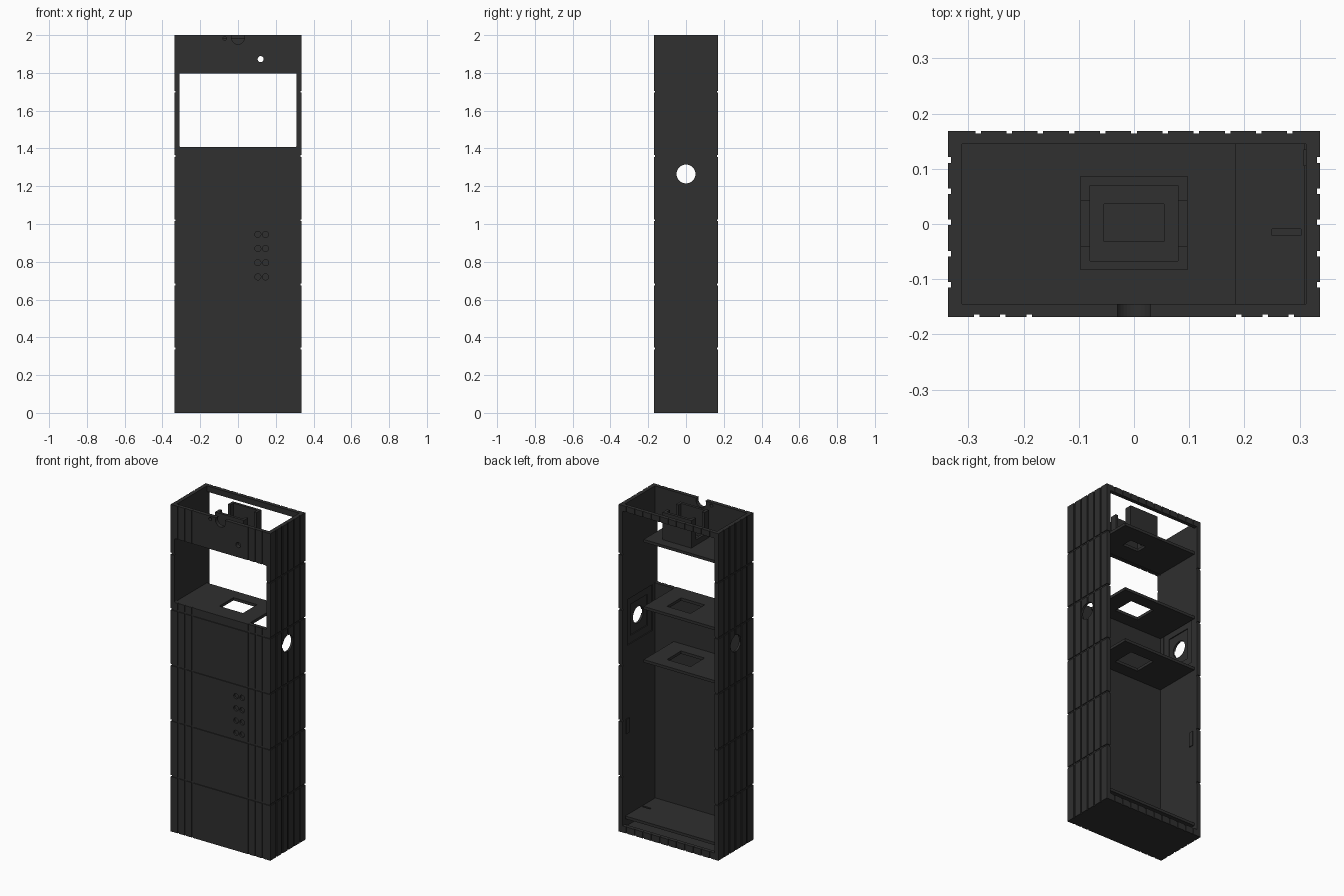
import bpy, bmesh, math
from mathutils import Matrix, Vector

if "Cube" in bpy.data.objects:
    bpy.data.objects.remove(bpy.data.objects["Cube"])

mat = bpy.data.materials.new("dark_grey")
mat.diffuse_color = (0.029, 0.029, 0.029, 1)
mat.use_nodes = True
mat.node_tree.nodes["Principled BSDF"].inputs["Base Color"].default_value = mat.diffuse_color

HX, HY = 0.337, 0.169      # outer half sizes
IX, IY = 0.312, 0.145      # inner half sizes


def add_box(bm, x0, x1, y0, y1, z0, z1):
    m = Matrix.Translation(((x0 + x1) / 2, (y0 + y1) / 2, (z0 + z1) / 2))
    m = m @ Matrix.Diagonal((x1 - x0, y1 - y0, z1 - z0, 1))
    return bmesh.ops.create_cube(bm, size=1, matrix=m)["verts"]


def add_rod(bm, c, r, length, axis):
    rot = Matrix.Rotation(math.pi / 2, 4, 'X' if axis == 'Y' else 'Y')
    bmesh.ops.create_cone(bm, cap_ends=True, segments=32, radius1=r, radius2=r,
                          depth=length, matrix=Matrix.Translation(c) @ rot)


def make(name, bm):
    me = bpy.data.meshes.new(name)
    bmesh.ops.recalc_face_normals(bm, faces=bm.faces)
    bm.to_mesh(me)
    bm.free()
    me.materials.append(mat)
    ob = bpy.data.objects.new(name, me)
    bpy.context.scene.collection.objects.link(ob)
    return ob


def boxes(name, *dims):
    bm = bmesh.new()
    for d in dims:
        add_box(bm, *d)
    return make(name, bm)


def cut(ob, cutter):
    """Subtract the cutter and remove it."""
    cutter.hide_render = True
    mod = ob.modifiers.new("cut", 'BOOLEAN')
    mod.operation = 'DIFFERENCE'
    mod.solver = 'EXACT'
    mod.object = cutter
    bpy.context.view_layer.update()
    dg = bpy.context.evaluated_depsgraph_get()
    me = bpy.data.meshes.new_from_object(ob.evaluated_get(dg))
    ob.modifiers.clear()
    ob.data = me
    bpy.data.objects.remove(cutter)


# Cabinet shell: open top, open back with a rim at top and bottom
shell = boxes("cabinet_shell", (-HX, HX, -HY, HY, 0, 2))
cut(shell, boxes("cavity", (-IX, IX, -IY, IY, 0.025, 2.1)))
cut(shell, boxes("back_opening", (-IX, IX, 0.1, 0.2, 0.04, 1.965)))

# Front window with rounded corners
bm = bmesh.new()
add_box(bm, -0.311, 0.311, -0.2, -0.12, 1.407, 1.798)
edges = [e for e in bm.edges
         if abs((e.verts[0].co - e.verts[1].co).normalized().y) > 0.9]
bmesh.ops.bevel(bm, geom=edges, offset=0.008, segments=4, affect='EDGES', profile=0.5)
cut(shell, make("window_cutter", bm))

# Shallow square recesses inside the side walls, around the side holes
for s in (-1, 1):
    for hy, hz, d in ((0.12, 0.14, 0.006), (0.08, 0.095, 0.012)):
        xs = sorted((s * 0.29, s * (IX + d)))
        cut(shell, boxes("recess", (*xs, -hy, hy, 1.265 - hz, 1.265 + hz)))

# Round openings and blind button sockets
bm = bmesh.new()
add_rod(bm, (0, 0, 1.265), 0.05, 0.9, 'X')
add_rod(bm, (0, -0.157, 1.985), 0.034, 0.08, 'Y')
add_rod(bm, (-0.07, -0.157, 1.982), 0.01, 0.08, 'Y')
add_rod(bm, (0.12, -0.157, 1.873), 0.016, 0.08, 'Y')
for x in (0.105, 0.146):
    for i in range(4):
        add_rod(bm, (x, -HY, 0.72 + 0.075 * i), 0.016, 0.024, 'Y')
cut(shell, make("holes", bm))

# Vertical grooves on front, sides and back rim
G, D = 0.005, 0.005
bm = bmesh.new()
for x in (-0.285, -0.238, -0.19, 0.19, 0.238, 0.285):
    add_box(bm, x - G, x + G, -HY - 0.02, -HY + D, -0.1, 2.1)
for i in range(-5, 6):
    x = i * 0.0565
    add_box(bm, x - G, x + G, HY - D, HY + 0.02, -0.1, 2.1)
for i in range(-2, 3):
    y = 0.003 + i * 0.0565
    for s in (-1, 1):
        xs = sorted((s * (HX - D), s * (HX + 0.02)))
        add_box(bm, *xs, y - G, y + G, -0.1, 2.1)
cut(shell, make("vertical_grooves", bm))

# Horizontal grooves running around the cabinet
rings = boxes("ring_grooves", *[(-0.4, 0.4, -0.25, 0.25, z - G, z + G)
                                for z in (0.34, 0.68, 1.02, 1.36, 1.70)])
cut(rings, boxes("core", (-HX + D, HX - D, -HY + D, HY - D, -0.1, 2.1)))
cut(shell, rings)

# Shelves with rectangular openings, leaving a cable gap on the right
for name, z, hx, hy in (("upper_shelf", 1.80, 0.054, 0.034),
                        ("window_shelf", 1.39, 0.08, 0.068),
                        ("middle_shelf", 1.065, 0.08, 0.068)):
    shelf = boxes(name, (-IX, 0.185, -IY, IY, z, z + 0.017))
    cut(shelf, boxes("opening", (-hx, hx, 0.002 - hy, 0.002 + hy, z - 0.1, z + 0.1)))

# Base shelf with a cable slot
base = boxes("base_shelf", (-IX, 0.309, -IY, IY, 0.075, 0.092))
cut(base, boxes("slot", (0.25, 0.303, -0.021, -0.009, 0, 0.2)))

# Device holder: square tube on the upper shelf, notched on both sides
holder = boxes("device_holder", (-0.097, 0.097, -0.083, 0.087, 1.817, 1.985))
cut(holder, boxes("holder_bore", (-0.08, 0.08, -0.067, 0.07, 1.7, 2.1)))
cut(holder, boxes("holder_notch", (-0.2, 0.2, -0.04, 0.042, 1.85, 2.1)))

# Small latch plates near the back edge of the side walls
for s, name in ((-1, "left_latch"), (1, "right_latch")):
    xs = sorted((s * (IX - 0.005), s * IX))
    boxes(name, (*xs, 0.105, 0.135, 0.59, 0.68))
